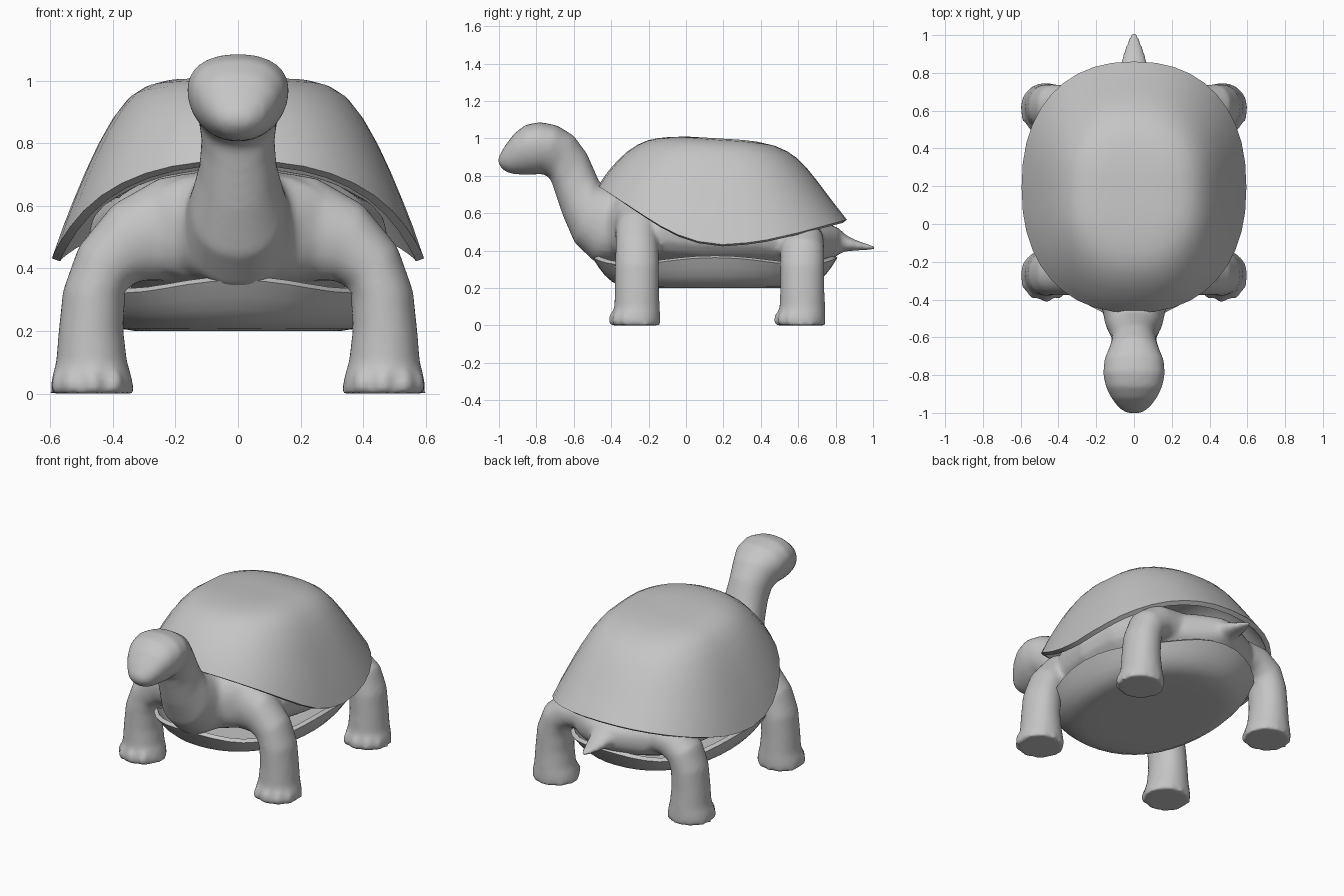
import bpy, bmesh, math
from mathutils import Vector

if "Cube" in bpy.data.objects:
    bpy.data.objects.remove(bpy.data.objects["Cube"])

grey = bpy.data.materials.new("warm grey")
grey.diffuse_color = (0.56, 0.56, 0.56, 1)
grey.use_nodes = True
grey.node_tree.nodes["Principled BSDF"].inputs["Base Color"].default_value = grey.diffuse_color


def finish(name, bm):
    bmesh.ops.recalc_face_normals(bm, faces=bm.faces)
    me = bpy.data.meshes.new(name)
    bm.to_mesh(me)
    bm.free()
    me.materials.append(grey)
    ob = bpy.data.objects.new(name, me)
    bpy.context.collection.objects.link(ob)
    bpy.ops.object.select_all(action='DESELECT')
    ob.select_set(True)
    bpy.context.view_layer.objects.active = ob
    return ob


def loft(bm, rings, caps=True):
    """Skin a list of equal-length point rings."""
    vs = [[bm.verts.new(p) for p in r] for r in rings]
    n = len(vs[0])
    for a, b in zip(vs, vs[1:]):
        for i in range(n):
            j = (i + 1) % n
            bm.faces.new((a[i], a[j], b[j], b[i]))
    if caps:
        bm.faces.new(vs[0])
        bm.faces.new(vs[-1])
    return vs


def oval(p, q, w, egg=0.0, power=1.0, n=24):
    """Ring through opposite points p and q, with half-width vector w."""
    p, q, w = Vector(p), Vector(q), Vector(w)
    c, v = (p + q) / 2, (p - q) / 2
    pts = []
    for i in range(n):
        a = 2 * math.pi * i / n
        co, si = math.cos(a), math.sin(a)
        co = math.copysign(abs(co) ** power, co)
        si = math.copysign(abs(si) ** power, si)
        pts.append(c + v * si + w * co * (1 + egg * si))
    return pts


def interp(table, x):
    for (x0, y0), (x1, y1) in zip(table, table[1:]):
        if x <= x1:
            f = max(0, (x - x0) / (x1 - x0))
            return y0 + (y1 - y0) * f
    return table[-1][1]


def dome(name, centre_y, rx, ry, power, profile, height, thickness, n=40):
    """Open bowl of scaled superellipse rings, thickened inwards."""
    bm = bmesh.new()
    rings = []
    for t, f in profile:
        ring = []
        for i in range(n):
            a = 2 * math.pi * i / n
            co, si = math.cos(a), math.sin(a)
            x = rx * math.copysign(abs(co) ** power, co)
            y = centre_y + ry * math.copysign(abs(si) ** power, si)
            px, py = x * t, centre_y + (y - centre_y) * t
            ring.append((px, py, height(y, py, a, f)))
        rings.append(ring)
    vs = loft(bm, rings, caps=False)
    bm.faces.new(vs[-1])
    ob = finish(name, bm)
    mod = ob.modifiers.new("thickness", 'SOLIDIFY')
    mod.thickness, mod.offset = thickness, -1
    mod.use_even_offset = True
    bpy.ops.object.modifier_apply(modifier=mod.name)
    bpy.ops.object.shade_smooth_by_angle(angle=math.radians(40))
    return ob


# Upper shell: wavy rim, high at the neck and low along the flanks
RIM = [(-.47, .745), (-.4, .70), (-.3, .635), (-.2, .57), (-.1, .51), (0, .465),
       (.1, .44), (.22, .43), (.4, .45), (.6, .495), (.86, .565)]


def shell_height(y, py, a, f):
    top = 1.01 - .06 * max(0, py) - .3 * max(0, py - .25) ** 2
    f += .1 * max(0, -math.sin(a)) * f * (1 - f) * 4     # fuller towards the neck
    return interp(RIM, y) * (1 - f) + f * top


dome("upper_shell", .195, .595, .665, .88,
     [(1, 0), (.95, .145), (.9, .275), (.83, .45), (.76, .61), (.68, .765), (.6, .88),
      (.52, .945), (.42, .985), (.28, 1), (.12, 1.0)], shell_height, .028)

# Belly plate: shallow dish with a gently waved rim
dome("belly_plate", .155, .5, .655, .95,
     [(1, 0), (.95, .32), (.9, .58), (.84, .8), (.76, .95), (.66, 1), (.5, 1), (.2, 1)],
     lambda y, py, a, f: (.342 + .02 * math.cos(4 * a)) * (1 - f) + f * .2,
     .025)

# Skin: body, neck, head, tail and legs fused into one smooth surface
skin = bmesh.new()

# torso: y, top, bottom, half-width
TORSO = [(-.43, .66, .38, .16), (-.35, .71, .35, .31), (-.15, .72, .31, .43),
         (.1, .7, .29, .48), (.35, .7, .29, .47), (.6, .6, .29, .39),
         (.74, .55, .33, .25), (.82, .52, .38, .1)]
loft(skin, [oval((0, y, t), (0, y, b), (w, 0, 0), power=.85) for y, t, b, w in TORSO])

# neck and head: back/top point, front/under point, half-width, taper to the jaw
NECK = [(-.20, .70, -.28, .34, .28, 0), (-.40, .74, -.49, .34, .17, 0),
        (-.46, .76, -.595, .44, .152, 0), (-.49, .83, -.66, .59, .125, 0),
        (-.53, .92, -.70, .71, .117, 0), (-.60, 1.015, -.725, .785, .13, .05),
        (-.69, 1.07, -.765, .81, .157, .12), (-.78, 1.088, -.82, .805, .162, .15),
        (-.86, 1.072, -.87, .805, .147, .15), (-.92, 1.025, -.92, .808, .12, .15),
        (-.965, .965, -.96, .818, .09, .1), (-.992, .92, -.987, .84, .06, 0),
        (-1.006, .89, -1.004, .865, .025, 0)]
loft(skin, [oval((0, a, b), (0, c, d), (w, 0, 0), egg=e, power=.92)
            for a, b, c, d, w, e in NECK])

# tail: y, top, bottom, half-width
TAIL = [(.72, .54, .37, .11), (.81, .525, .385, .085), (.86, .48, .395, .068),
        (.92, .452, .40, .052), (.97, .436, .402, .034), (1.01, .426, .406, .014)]
loft(skin, [oval((0, y, t), (0, y, b), (w, 0, 0)) for y, t, b, w in TAIL])

# legs: outer x, z, inner x, z, half-depth, forward shift
SHIN = [(.56, .33, .362, .30, .118, 0), (.574, .2, .366, .2, .118, 0),
        (.582, .1, .354, .1, .122, 0), (.596, .05, .338, .05, .128, -.004),
        (.602, .0, .332, .0, .13, -.006)]
FRONT = [(.06, .72, .06, .36, .12, 0), (.25, .69, .22, .36, .12, 0),
         (.40, .605, .31, .36, .115, 0), (.51, .47, .35, .34, .115, 0)]
REAR = [(.06, .54, .06, .36, .10, 0), (.25, .56, .22, .36, .11, 0),
        (.40, .545, .31, .36, .115, 0), (.51, .46, .35, .34, .118, 0)]
for side in (1, -1):
    for y, thigh in ((-.262, FRONT), (.622, REAR)):
        loft(skin, [oval((side * a, y + s, b), (side * c, y + s, d), (0, h, 0), power=.96)
                    for a, b, c, d, h, s in thigh + SHIN])
        # toes fanned around the front outer edge of the foot
        for tx, ty in ((.40, -.10), (.465, -.12), (.53, -.10), (.565, -.055)):
            new = bmesh.ops.create_uvsphere(skin, u_segments=12, v_segments=8, radius=1)["verts"]
            for v in new:
                v.co = Vector((side * tx + side * v.co.x * .034, y + ty + v.co.y * .034,
                               max(0, .025 + v.co.z * .055)))

body = finish("skin", skin)
fuse = body.modifiers.new("fuse", 'REMESH')
fuse.mode, fuse.voxel_size, fuse.use_smooth_shade = 'VOXEL', .014, True
soft = body.modifiers.new("soften", 'SMOOTH')
soft.factor, soft.iterations = .5, 8
for name in ("fuse", "soften"):
    bpy.ops.object.modifier_apply(modifier=name)
bpy.ops.object.shade_smooth()
